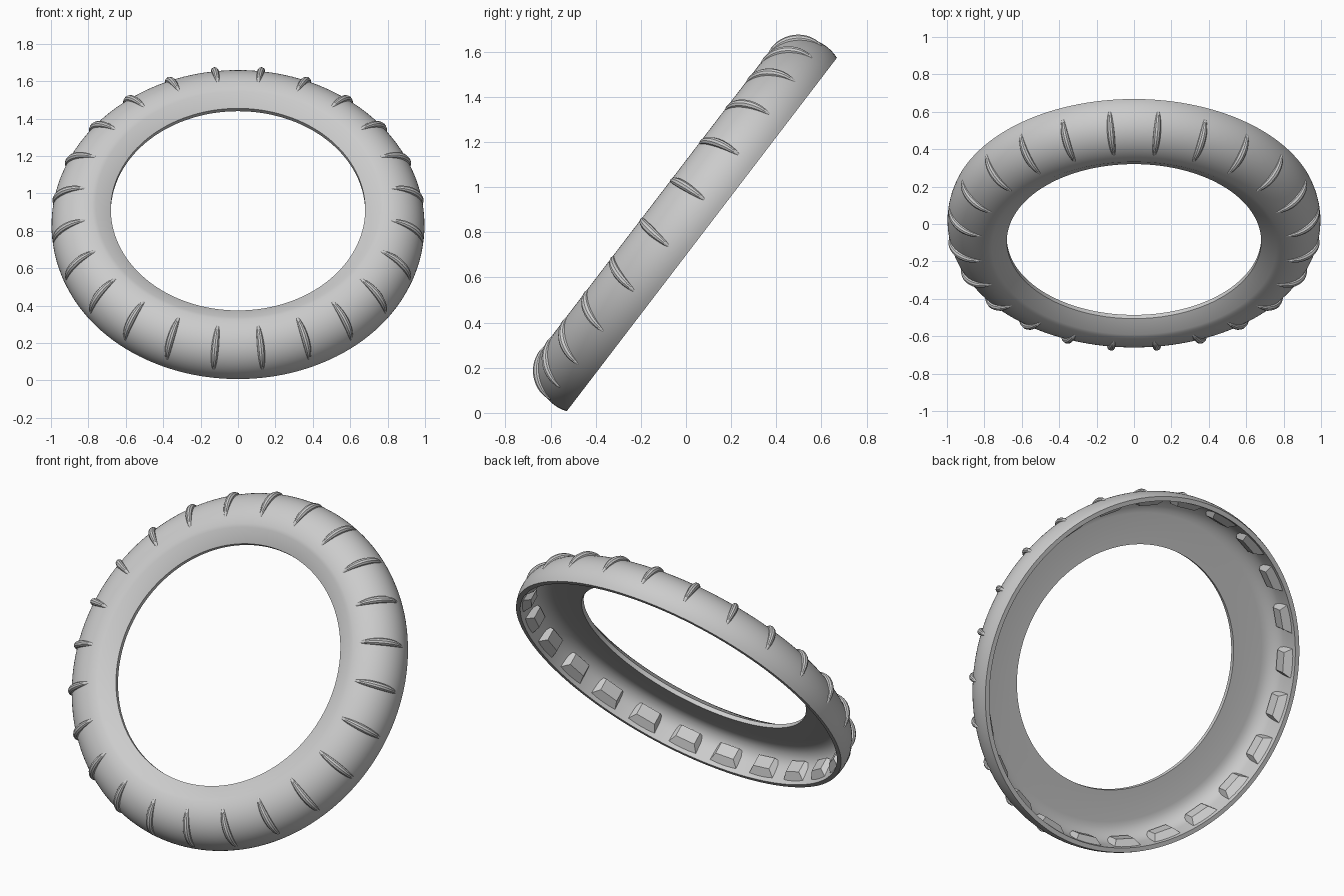
import bpy, bmesh, math
from math import sin, cos, pi, radians
from mathutils import Matrix, Vector

cube = bpy.data.objects.get("Cube")
if cube:
    bpy.data.objects.remove(cube)

grey = bpy.data.materials.new("light grey")
grey.use_nodes = True
colour = (0.6, 0.6, 0.6, 1)
grey.diffuse_color = colour
grey.node_tree.nodes["Principled BSDF"].inputs["Base Color"].default_value = colour

# Ring frame: local x is world x, local z points out of the domed front
TILT = Matrix.Translation((0, 0.07, 0.79)) @ Matrix.Rotation(radians(52.6), 4, 'X')
COUNT = 24
MID_R, MID_H, WIDE, DEEP = 0.80, 0.065, 0.197, 0.19


def tyre(angle, grow=0):
    """Radius and height of the rounded outer section."""
    return MID_R + (WIDE + grow) * cos(angle), MID_H + (DEEP + grow) * sin(angle)


def polar(r, a, h):
    return Vector((r * cos(a), r * sin(a), h))


def finish(name, bm):
    bmesh.ops.recalc_face_normals(bm, faces=bm.faces[:])
    mesh = bpy.data.meshes.new(name)
    bm.to_mesh(mesh)
    bm.free()
    mesh.materials.append(grey)
    ob = bpy.data.objects.new(name, mesh)
    bpy.context.collection.objects.link(ob)
    ob.matrix_world = TILT
    bpy.ops.object.select_all(action='DESELECT')
    ob.select_set(True)
    bpy.context.view_layer.objects.active = ob
    bpy.ops.object.shade_smooth_by_angle(angle=radians(32))
    return ob


def loft(bm, rings, closed):
    for i in range(len(rings) - (not closed)):
        a, b = rings[i], rings[(i + 1) % len(rings)]
        n = len(a)
        for j in range(n):
            bm.faces.new((a[j], a[(j + 1) % n], b[(j + 1) % n], b[j]))


# Hollow ring: domed outside, flat inner plate, curved inner wall
start = math.asin(-MID_H / DEEP)
end = math.acos((0.76 - MID_R) / WIDE)
outer = [tyre(start + (end - start) * i / 20) for i in range(21)]
hollow = [(0.855 + 0.1 * sin(i * pi / 12), 0.08 + 0.1 * cos(i * pi / 12)) for i in range(7)]
profile = outer + [(0.68, 0.205), (0.68, 0.18)] + hollow + [(0.96, 0)]
bm = bmesh.new()
rings = [[bm.verts.new(polar(r, 2 * pi * k / 144, h)) for r, h in profile] for k in range(144)]
loft(bm, rings, True)
finish("ring_shell", bm)

# Tapered tread ribs wrapped over the dome
bm = bmesh.new()
for k in range(COUNT):
    a = 2 * pi * (k + 0.5) / COUNT
    side = Vector((-sin(a), cos(a), 0))
    rings = []
    for i in range(17):
        t = i / 16
        angle = radians(3 + 83 * t)
        swell = max(0.05, sin(pi * t)) ** 0.6
        r, h = tyre(angle, -0.008 + 0.011 * swell)
        out = polar(cos(angle), a, sin(angle))
        rings.append([bm.verts.new(polar(r, a, h) + 0.02 * swell * (
            out * cos(q * pi / 5) + side * sin(q * pi / 5))) for q in range(10)])
    loft(bm, rings, False)
    bm.faces.new(rings[0])
    bm.faces.new(rings[-1])
finish("tread_ribs", bm)

# Wedge-shaped clips around the inner wall
bm = bmesh.new()
for k in range(COUNT):
    a = 2 * pi * (k + 0.5) / COUNT
    sections = []
    for r, half, low, high in ((0.965, 0.09, 0.02, 0.13), (0.925, 0.06, 0.06, 0.13)):
        sections.append([bm.verts.new(polar(r, a + s * half, h))
                         for s, h in ((-1, low), (1, low), (1, high), (-1, high))])
    loft(bm, sections, False)
    bm.faces.new(sections[0])
    bm.faces.new(sections[1])
finish("inner_clips", bm)
